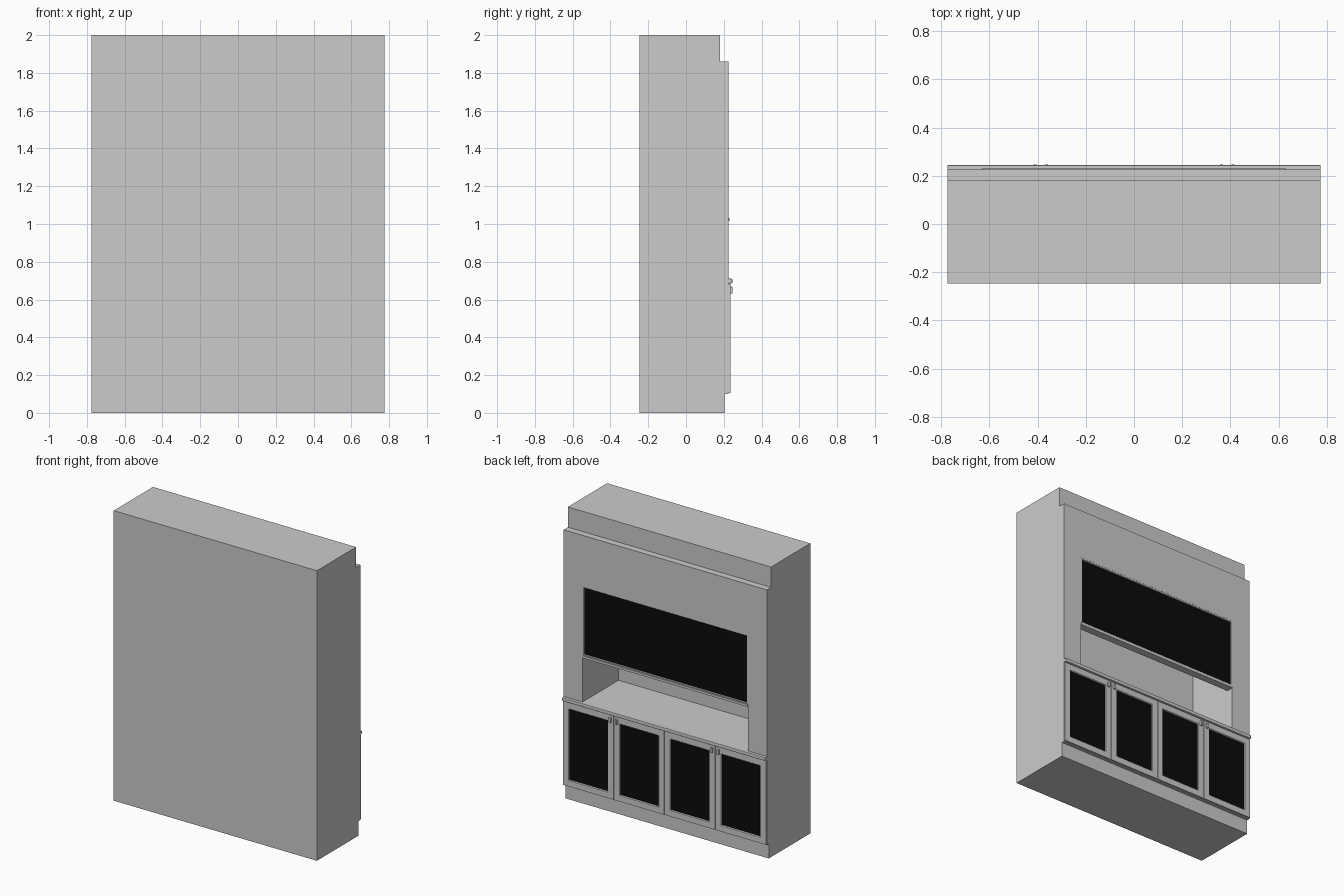
import bpy, bmesh
from mathutils import Vector

if "Cube" in bpy.data.objects:
    bpy.data.objects.remove(bpy.data.objects["Cube"])

W, BACK = 0.775, -0.247

black = bpy.data.materials.new("black_glass")
black.diffuse_color = (0.003, 0.003, 0.003, 1)
black.use_nodes = True
black.node_tree.nodes["Principled BSDF"].inputs["Base Color"].default_value = black.diffuse_color


def finish(name, bm, mat=None):
    bmesh.ops.recalc_face_normals(bm, faces=bm.faces)
    mesh = bpy.data.meshes.new(name)
    bm.to_mesh(mesh)
    bm.free()
    ob = bpy.data.objects.new(name, mesh)
    bpy.context.collection.objects.link(ob)
    if mat:
        mesh.materials.append(mat)
    return ob


def box(name, x0, x1, y0, y1, z0, z1, mat=None, bevel=0):
    bm = bmesh.new()
    bmesh.ops.create_cube(bm, size=1)
    lo, hi = Vector((x0, y0, z0)), Vector((x1, y1, z1))
    for v in bm.verts:
        v.co = (lo + hi) / 2 + v.co * (hi - lo)
    ob = finish(name, bm, mat)
    if bevel:
        mod = ob.modifiers.new("bevel", 'BEVEL')
        mod.width, mod.segments = bevel, 2
    return ob


def extrude_profile(name, pts, x0, x1):
    bm = bmesh.new()
    face = bm.faces.new([bm.verts.new((x0, y, z)) for y, z in pts])
    ext = bmesh.ops.extrude_face_region(bm, geom=[face])
    for v in ext["geom"]:
        if isinstance(v, bmesh.types.BMVert):
            v.co.x = x1
    return finish(name, bm)


def frame(name, x0, x1, z0, z1, y0, y1, border, slope):
    """Rectangular frame with an inner edge sloping back towards the glass."""
    def ring(inset, y):
        return [bm.verts.new((x, y, z)) for x, z in (
            (x0 + inset, z0 + inset), (x1 - inset, z0 + inset),
            (x1 - inset, z1 - inset), (x0 + inset, z1 - inset))]
    bm = bmesh.new()
    rings = [ring(0, y0), ring(0, y1), ring(border - slope, y1),
             ring(border, y1 - slope), ring(border, y0)]
    for a, b in zip(rings, rings[1:] + rings[:1]):
        for i in range(4):
            j = (i + 1) % 4
            bm.faces.new((a[i], a[j], b[j], b[i]))
    return finish(name, bm)


# carcass: stepped side profile with plinth, body and set-back top
body = extrude_profile("cabinet_body", [
    (BACK, 0), (0.205, 0), (0.205, 0.10), (0.226, 0.10),
    (0.226, 1.86), (0.18, 1.86), (0.18, 2), (BACK, 2)], -W, W)

# open niche
cutter = box("niche_cutter", -0.632, 0.632, -0.167, 0.4, 0.71, 1.512)
cutter.hide_render = True
cutter.display_type = 'WIRE'
cut = body.modifiers.new("niche", 'BOOLEAN')
cut.object, cut.operation, cut.solver = cutter, 'DIFFERENCE', 'EXACT'

# worktop ledge above the doors
box("ledge", -W, W, 0.21, 0.245, 0.686, 0.7105, bevel=0.004)

# black panel hanging in the upper half of the niche
frame("panel_frame", -0.632, 0.632, 1.03, 1.512, 0.18, 0.225, 0.012, 0.003)
box("panel_screen", -0.622, 0.622, 0.185, 0.221, 1.04, 1.502, black)
box("panel_sill", -0.632, 0.632, 0.178, 0.230, 1.016, 1.032)

# four glazed doors with handles, paired around x = +-0.3875
dw = 2 * W / 4
for i in range(4):
    x0, x1 = -W + i * dw, -W + (i + 1) * dw
    frame(f"door_frame_{i}", x0 + 0.002, x1 - 0.002, 0.105, 0.682,
          0.22, 0.235, 0.046, 0.005)
    box(f"door_glass_{i}", x0 + 0.04, x1 - 0.04, 0.222, 0.2295,
        0.145, 0.64, black)
    hx = x1 - 0.024 if i % 2 == 0 else x0 + 0.024
    box(f"door_handle_{i}", hx - 0.008, hx + 0.008, 0.232, 0.247,
        0.632, 0.668, bevel=0.004)
